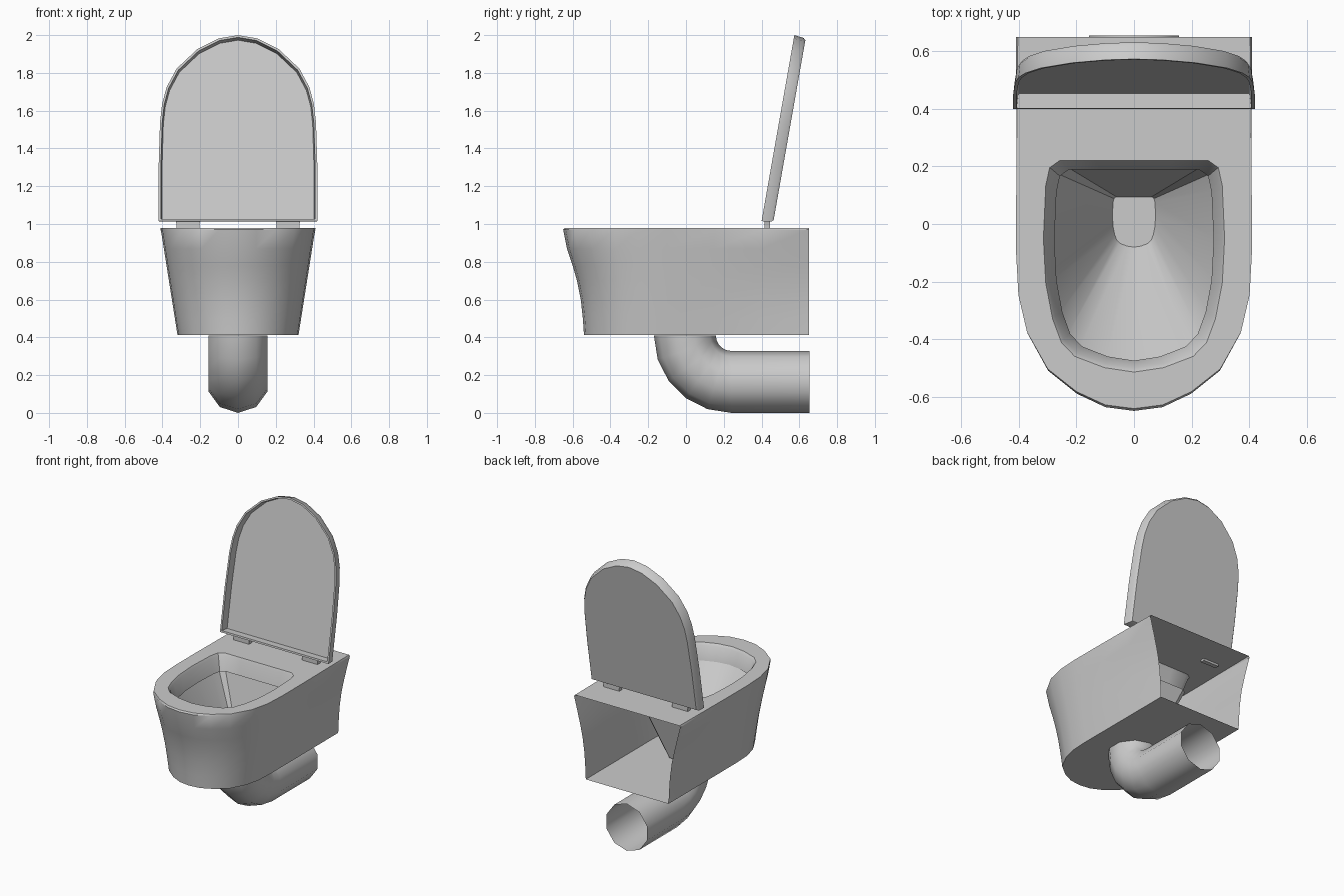
import bpy, bmesh, math
from math import sin, cos, radians

if "Cube" in bpy.data.objects:
    bpy.data.objects.remove(bpy.data.objects["Cube"])


def loft(name, rings, cap_start=False, cap_end=False, skip=(), angle=35):
    """Skin a list of equal-length closed rings; skip(r, i) faces are left open."""
    bm = bmesh.new()
    vs = [[bm.verts.new(p) for p in ring] for ring in rings]
    n = len(rings[0])
    for r in range(len(vs) - 1):
        a, b = vs[r], vs[r + 1]
        for i in range(n):
            if (r, i) not in skip:
                j = (i + 1) % n
                bm.faces.new((a[j], a[i], b[i], b[j]))
    if cap_start:
        bm.faces.new(vs[0])
    if cap_end:
        bm.faces.new(vs[-1][::-1])
    me = bpy.data.meshes.new(name)
    bm.to_mesh(me)
    bm.free()
    ob = bpy.data.objects.new(name, me)
    bpy.context.collection.objects.link(ob)
    bpy.ops.object.select_all(action='DESELECT')
    ob.select_set(True)
    bpy.context.view_layer.objects.active = ob
    bpy.ops.object.shade_smooth_by_angle(angle=radians(angle))
    return ob


def mirror(half):
    """Close a half outline that starts and ends on x = 0."""
    return half + [(-x, y) for x, y in half[-2:0:-1]]


# Bowl body: outer outline and opening outline, matched point for point
outer = mirror([(0, .65), (.2, .65), (.41, .65), (.41, .4), (.41, .15), (.41, -.1), (.402, -.25),
                (.372, -.38), (.3, -.51), (.2, -.59), (.1, -.637), (0, -.65)])
hole = mirror([(0, .215), (.13, .215), (.25, .215), (.285, .19), (.298, .13), (.306, -.05),
               (.298, -.2), (.275, -.32), (.245, -.4), (.2, -.447), (.1, -.485), (0, -.5)])


def wall(z, front, back_w):
    mid_w = .32 + .09 * (z - .41) / .57      # straight taper amidships, hollow at the back
    ring = []
    for x, y in outer:
        t = min(max((y - .1) / .55, 0), 1)
        w = mid_w + (back_w - mid_w) * t
        yy = y if y > -.1 else -.1 + (y + .1) * (-front - .1) / .55
        ring.append((x / .41 * w, yy, z))
    return ring


def opening(z, sx, sy, oy):
    return [(x * sx, y * sy + oy, z) for x, y in hole]


body_rings = [wall(.412, -.54, .32), wall(.5, -.546, .324), wall(.6, -.557, .331),
              wall(.7, -.577, .345), wall(.78, -.6, .362), wall(.87, -.63, .384),
              wall(.97, -.65, .41), wall(.98, -.642, .404),
              opening(.98, 1.03, 1.03, 0), opening(.965, 1, 1, 0),
              opening(.87, .905, .93, -.01),           # rim lip
              opening(.872, .95, .96, -.005),          # undercut
              opening(.42, .245, .245, .042)]          # bowl floor
n = len(outer)
open_back = {(r, i) for r in range(7) for i in (0, 1, n - 2, n - 1)}
loft("bowl_body", body_rings, True, True, open_back)

# Waste pipe: ten-sided elbow leading out of the back
R, PR = .246, .164


def pipe_ring(a, y_end=None):
    ring = []
    for k in range(10):
        t = k * math.tau / 10
        r = R + PR * cos(t)
        y = .24 - r * cos(a) if y_end is None else y_end
        ring.append((PR * sin(t), y, .41 - r * sin(a) + .0))
    return ring


loft("waste_pipe", [pipe_ring(radians(18 * i)) for i in range(6)] + [pipe_ring(radians(90), .655)],
     angle=50)

# Raised lid: hollow D-shaped shell leaning back ten degrees
lid = mirror([(0, 0), (.2, 0), (.42, 0), (.42, .3), (.413, .53), (.402, .63), (.378, .72),
              (.325, .82), (.215, .925), (.1, .983), (0, 1)])
T = radians(10)


def lid_ring(d, inset):
    ring = []
    for x, u in lid:
        x *= 1 - inset / .42
        u = .5 + (u - .5) * (1 - inset / .5)
        ring.append((x, .4 + u * sin(T) + d * cos(T), 1.015 + u * cos(T) - d * sin(T)))
    return ring


loft("lid", [lid_ring(.052, .018), lid_ring(0, .012), lid_ring(0, 0),
             lid_ring(.05, .006), lid_ring(.062, .016)], True, True)

# Hinges: two short blocks between the deck and the lid
for side, label in ((-1, "left"), (1, "right")):
    rings = []
    for z, w in ((.965, .06), (1.0, .06), (1.015, .065)):
        rings.append([(side * .265 + sx * w, .43 + sy * .015, z)
                      for sx, sy in ((-1, 1), (1, 1), (1, -1), (-1, -1))])
    loft(label + "_hinge", rings, True, True)
